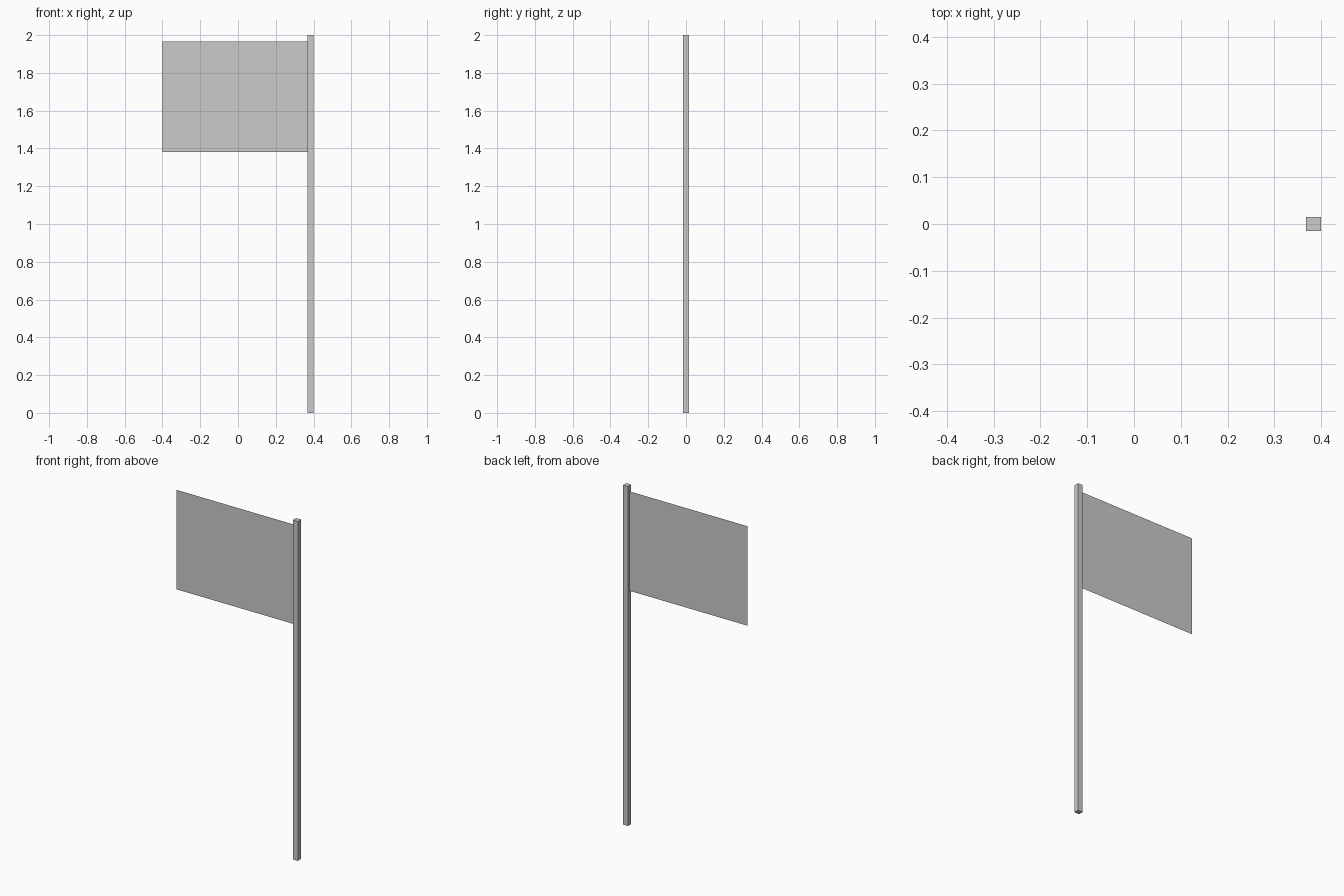
import bpy
import bmesh

if "Cube" in bpy.data.objects:
    bpy.data.objects.remove(bpy.data.objects["Cube"])


def make_object(name, bm):
    mesh = bpy.data.meshes.new(name)
    bm.to_mesh(mesh)
    bm.free()
    obj = bpy.data.objects.new(name, mesh)
    bpy.context.collection.objects.link(obj)
    return obj


POLE_LEFT, POLE_RIGHT = 0.368, 0.4

# Square pole
bm = bmesh.new()
bmesh.ops.create_cube(bm, size=1)
bmesh.ops.scale(bm, vec=(POLE_RIGHT - POLE_LEFT, 0.03, 2), verts=bm.verts)
bmesh.ops.translate(bm, vec=((POLE_LEFT + POLE_RIGHT) / 2, 0, 1), verts=bm.verts)
make_object("pole", bm)

# Paper-thin flag sheet, hoisted on the left face of the pole
bm = bmesh.new()
corners = [(-0.4, 1.38), (POLE_LEFT, 1.38), (POLE_LEFT, 1.966), (-0.4, 1.966)]
bm.faces.new([bm.verts.new((x, 0, z)) for x, z in corners])
make_object("flag", bm)
